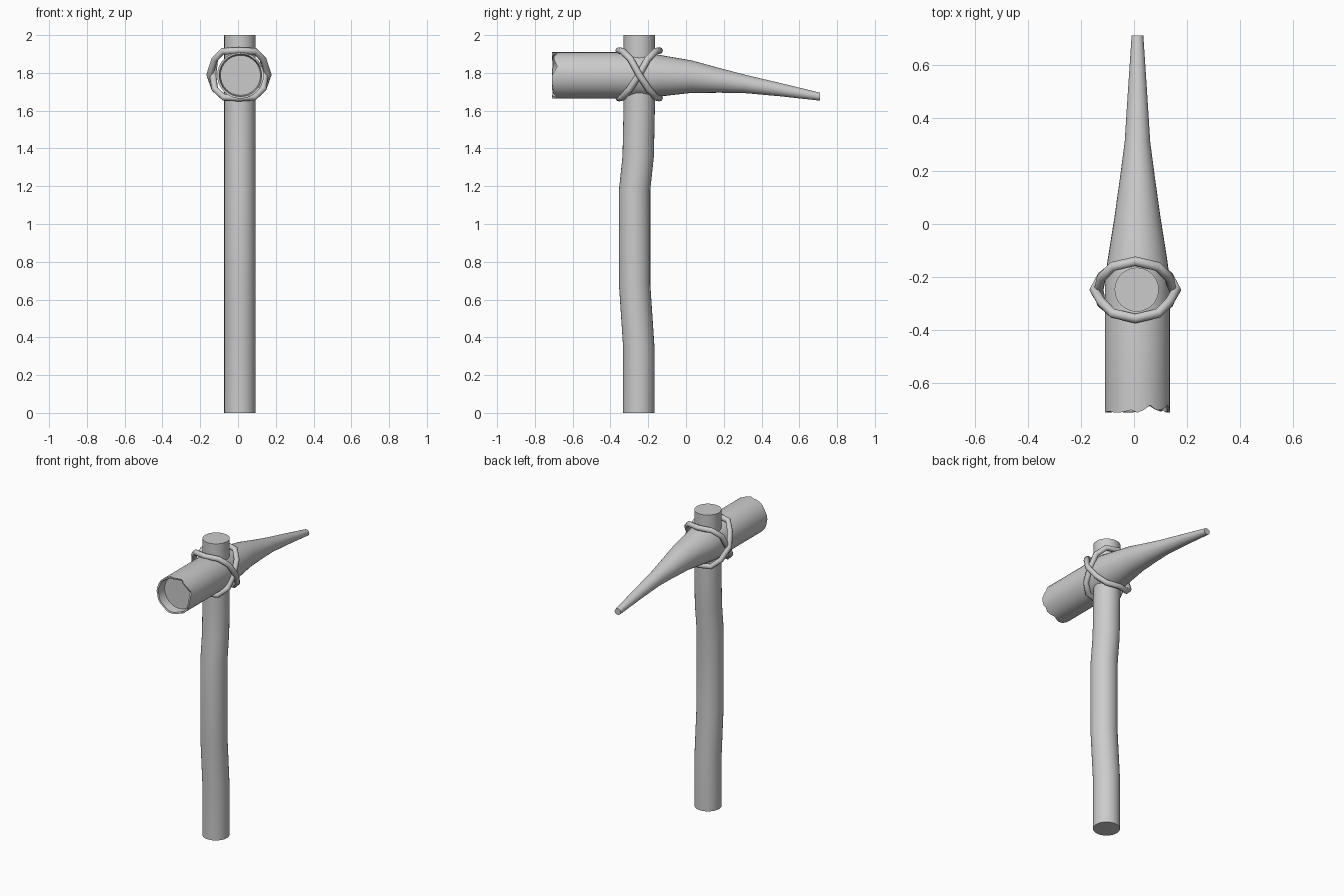
import bpy, bmesh, random
from math import sin, cos, pi

if "Cube" in bpy.data.objects:
    bpy.data.objects.remove(bpy.data.objects["Cube"])

random.seed(4)
SIDES = 32


def loft(name, rings, cap_start=True, cap_end=True):
    """Bridge a list of point rings into a tube with smooth sides."""
    bm = bmesh.new()
    rows = [[bm.verts.new(p) for p in ring] for ring in rings]
    for a, b in zip(rows, rows[1:]):
        for i in range(len(a)):
            j = (i + 1) % len(a)
            bm.faces.new((a[i], a[j], b[j], b[i]))
    if cap_start:
        bm.faces.new(rows[0][::-1])
    if cap_end:
        bm.faces.new(rows[-1])
    bmesh.ops.recalc_face_normals(bm, faces=bm.faces)
    mesh = bpy.data.meshes.new(name)
    bm.to_mesh(mesh)
    bm.free()
    obj = bpy.data.objects.new(name, mesh)
    bpy.context.collection.objects.link(obj)
    bpy.ops.object.select_all(action='DESELECT')
    bpy.context.view_layer.objects.active = obj
    obj.select_set(True)
    bpy.ops.object.shade_smooth_by_angle(angle=0.6)
    return obj


angles = [2 * pi * i / SIDES for i in range(SIDES)]

# Handle: round stick with a slight bend
handle_path = [(0, -.25), (.35, -.25), (.68, -.272), (1.18, -.272),
               (1.36, -.253), (1.65, -.247), (2, -.247)]
loft("handle", [[(.01 + .083 * cos(a), y + .083 * sin(a), z) for a in angles]
                for z, y in handle_path])


# Head: chipped hollow butt at the front, drooping point at the back
def head_ring(y, half_width, z, half_height, chips=None):
    return [(.013 + half_width * cos(a), y + (chips[i] if chips else 0),
             z + half_height * sin(a)) for i, a in enumerate(angles)]


chips = [random.choice((0, 0, .004, .01)) for _ in angles]
for i, depth in {1: .015, 2: .028, 3: .018, 5: .012, 6: .028, 7: .01,
                 25: .015, 26: .025, 27: .012}.items():
    chips[i] = depth
profile = [(-.6, .123, 1.787, .123), (-.22, .123, 1.787, .123),
           (-.14, .113, 1.785, .110), (.03, .086, 1.780, .086),
           (.18, .065, 1.760, .065), (.31, .048, 1.742, .049),
           (.5, .036, 1.711, .035), (.71, .022, 1.674, .021)]
rings = [head_ring(-.65, .106, 1.787, .106),
         head_ring(-.708, .112, 1.787, .112, chips),
         head_ring(-.71, .123, 1.787, .123, chips)]
loft("pick_head", rings + [head_ring(*p) for p in profile])


# Rope lashing: two slanted loops that cross on both sides of the head
def rope_loop(name, flip, width):
    half = [(0, -.108, 1.918), (.085, -.088, 1.915), (.128, -.045, 1.872),
            (width, 0, 1.79), (.128, .05, 1.715), (.08, .088, 1.67)]
    other = [(-x, y, z) for x, y, z in half[1:]][::-1]
    path = half + [(0, .108, 1.667)] + other
    curve = bpy.data.curves.new(name, 'CURVE')
    curve.dimensions = '3D'
    curve.bevel_depth = .018
    curve.bevel_resolution = 2
    spline = curve.splines.new('POLY')
    spline.points.add(len(path) - 1)
    for point, (x, y, z) in zip(spline.points, path):
        point.co = (x + .005, -.248 + flip * y, z, 1)
    spline.use_cyclic_u = True
    spline.use_smooth = True
    bpy.context.collection.objects.link(bpy.data.objects.new(name, curve))


rope_loop("rope_outer", 1, .155)
rope_loop("rope_inner", -1, .138)
